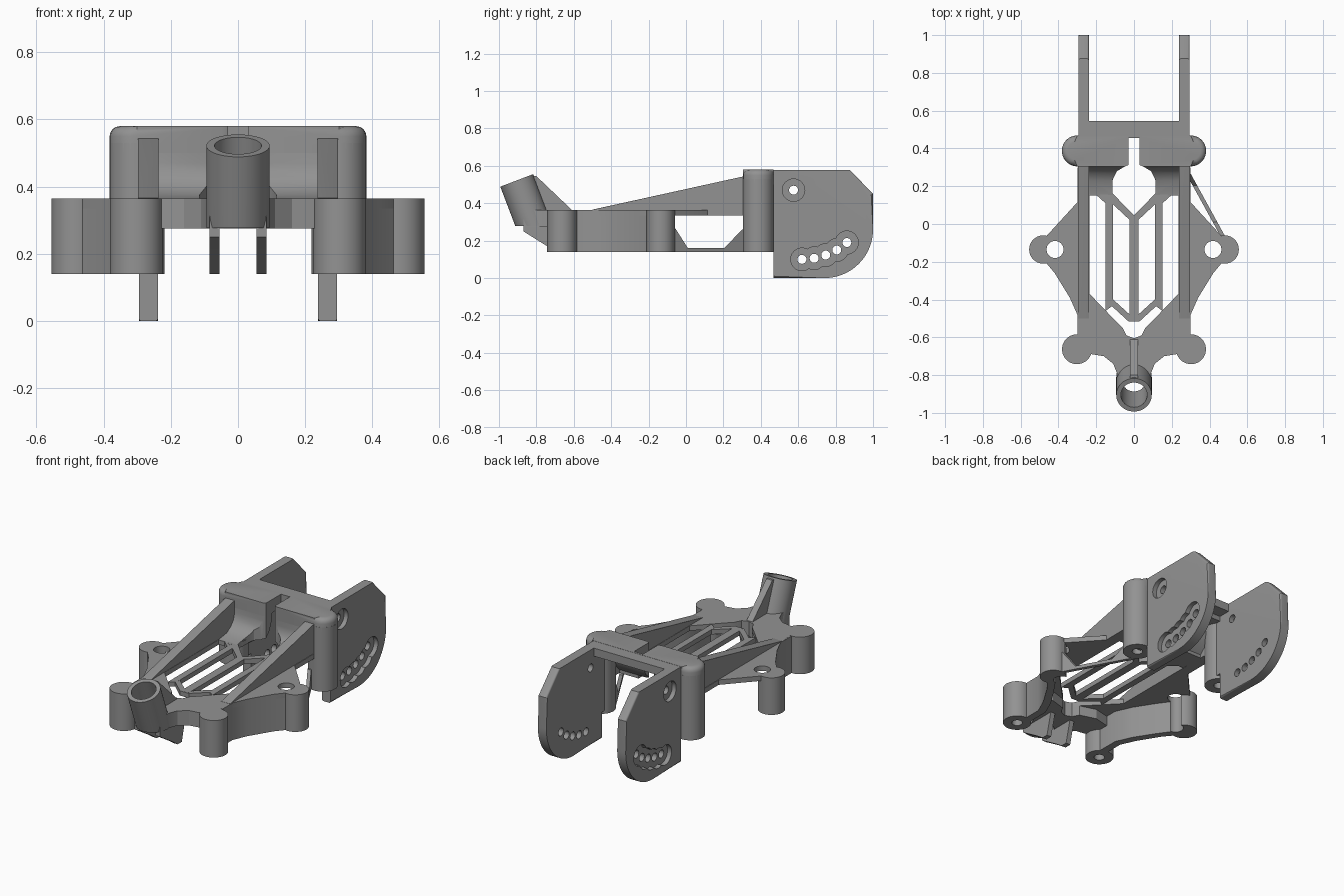
import bpy, bmesh, math
from mathutils import Vector, Matrix

if "Cube" in bpy.data.objects:
    bpy.data.objects.remove(bpy.data.objects["Cube"])

grey = bpy.data.materials.new("grey_plastic")
grey.diffuse_color = (0.29, 0.29, 0.29, 1)
grey.use_nodes = True
grey.node_tree.nodes["Principled BSDF"].inputs["Base Color"].default_value = grey.diffuse_color


def finish(name, bm):
    bmesh.ops.recalc_face_normals(bm, faces=bm.faces)
    me = bpy.data.meshes.new(name)
    bm.to_mesh(me)
    bm.free()
    me.materials.append(grey)
    ob = bpy.data.objects.new(name, me)
    bpy.context.collection.objects.link(ob)
    return ob


def prism(name, pts, a, b, axis="z", bevel=None, width=0.02):
    """Extrude a 2D outline from a to b; bevel is a rule choosing edges."""
    put = {"z": lambda p, h: (p[0], p[1], h), "x": lambda p, h: (h, p[0], p[1])}[axis]
    bm = bmesh.new()
    lo = [bm.verts.new(put(p, a)) for p in pts]
    hi = [bm.verts.new(put(p, b)) for p in pts]
    bm.faces.new(lo)
    bm.faces.new(hi)
    for i in range(len(pts)):
        j = (i + 1) % len(pts)
        bm.faces.new((lo[i], lo[j], hi[j], hi[i]))
    if bevel:
        es = [e for e in bm.edges if bevel(e.verts[0].co, e.verts[1].co)]
        bmesh.ops.bevel(bm, geom=es, offset=width, segments=4, profile=0.5,
                        affect='EDGES', clamp_overlap=True)
    return finish(name, bm)


def rod(name, start, end, r, n=40):
    start, end = Vector(start), Vector(end)
    d = end - start
    bm = bmesh.new()
    m = Matrix.Translation((start + end) / 2) @ d.to_track_quat('Z', 'Y').to_matrix().to_4x4()
    bmesh.ops.create_cone(bm, cap_ends=True, segments=n, radius1=r, radius2=r,
                          depth=d.length, matrix=m)
    return finish(name, bm)


def boolean(ob, others, op='DIFFERENCE'):
    bpy.context.view_layer.objects.active = ob
    for c in others:
        m = ob.modifiers.new("bool", 'BOOLEAN')
        m.operation, m.solver, m.object = op, 'EXACT', c
        bpy.ops.object.modifier_apply(modifier=m.name)
        bpy.data.objects.remove(c)
    return ob


def arc(cx, cy, r, a0, a1, n=12):
    return [(cx + r * math.cos(math.radians(a0 + (a1 - a0) * i / n)),
             cy + r * math.sin(math.radians(a0 + (a1 - a0) * i / n))) for i in range(n + 1)]


def both(half):
    """Close a right-half outline by mirroring it across x = 0."""
    return half + [(-x, y) for x, y in reversed(half) if x > 1e-6]


def flip(pts, s):
    return [(s * x, y) for x, y in pts]


# tube axis, tilted forward
top = Vector((0, -0.905, 0.522))
down = Vector((0, 0.08, -0.21)).normalized()


def bore():
    return rod("bore", top - down * 0.1, top + down * 0.5, 0.07)


# thin deck with side wings, opened in the middle
deck = prism("deck", both([(0, -0.6), (0.29, -0.6), (0.3, -0.48), (0.34, -0.39), (0.42, -0.26),
                           (0.47, -0.2), (0.5, -0.13), (0.46, -0.06), (0.3, 0.115), (0.3, 0.3),
                           (0, 0.3)]), 0.335, 0.365)
opening = both([(0, -0.605), (0.04, -0.59), (0.06, -0.55), (0.11, -0.5), (0.235, -0.37),
                (0.235, 0.2), (0.15, 0.13), (0.115, 0.2), (0.1, 0.4), (0, 0.4)])
boolean(deck, [prism("cut", opening, 0.2, 0.5)]
        + [rod("cut", (s * 0.418, -0.135, 0), (s * 0.418, -0.135, 0.6), 0.045) for s in (-1, 1)])

# thicker front deck reaching the tube
front = prism("front_deck", both([(0, -0.87), (0.085, -0.87), (0.09, -0.79), (0.11, -0.74),
                                  (0.16, -0.7), (0.22, -0.69), (0.3, -0.67), (0.29, -0.55),
                                  (0.16, -0.52), (0.06, -0.55), (0.04, -0.59), (0, -0.605)]),
              0.275, 0.365)
boolean(front, [bore()])

# lattice bars across the opening
prism("centre_bar", both([(0, -0.51), (0.025, -0.51), (0.025, 0.03), (0, 0.03)]), 0.335, 0.364)
prism("rear_vee", both([(0, 0.0), (0.15, 0.14), (0.15, 0.2), (0, 0.045)]), 0.335, 0.3645)
for s in (-1, 1):
    prism("long_bar", flip([(0.11, -0.43), (0.15, -0.46), (0.15, 0.15), (0.11, 0.12)], s), 0.335, 0.364)
    prism("front_diagonal", flip([(0, -0.515), (0.03, -0.515), (0.15, -0.405), (0.15, -0.36),
                                  (0.11, -0.4), (0, -0.5)], s), 0.335, 0.3635)
    prism("rear_diagonal", flip([(0.11, 0.12), (0.14, 0.1), (0.24, 0.19), (0.24, 0.24)], s), 0.335, 0.3635)

for s in (-1, 1):
    # front mounting lobes with blind screw holes
    boolean(rod("front_lobe", (s * 0.302, -0.663, 0.14), (s * 0.302, -0.663, 0.365), 0.079),
            [rod("cut", (s * 0.302, -0.663, 0), (s * 0.302, -0.663, 0.3), 0.03, 24)])
    # side mounting lobes
    boolean(rod("side_lobe", (s * 0.48, -0.135, 0.14), (s * 0.48, -0.135, 0.365), 0.075),
            [rod("cut", (s * 0.418, -0.135, 0), (s * 0.418, -0.135, 0.6), 0.045)])
    # hanging walls from front lobes to side lobes
    boolean(prism("side_wall", flip([(0.3, -0.62), (0.3, -0.48), (0.34, -0.39), (0.42, -0.26),
                                     (0.47, -0.2), (0.51, -0.15), (0.46, -0.13), (0.42, -0.19),
                                     (0.37, -0.26), (0.3, -0.37), (0.255, -0.47), (0.255, -0.62)], s),
                  0.14, 0.3645),
            [rod("cut", (s * 0.418, -0.135, 0), (s * 0.418, -0.135, 0.6), 0.045)])
    # sloping rails with rounded tops
    prism("rail", [(-0.5, 0.366), (-0.5, 0.335), (0.39, 0.335), (0.39, 0.56), (0.305, 0.543)],
          s * 0.237, s * 0.297, "x",
          lambda p, q: (p - q).length > 0.7 and max(p.z, q.z) > 0.5, 0.025)
    # tapered clip walls below the tube
    prism("clip_wall", [(-0.87, 0.3), (-0.87, 0.25), (-0.75, 0.175), (-0.7, 0.14), (-0.66, 0.14),
                        (-0.62, 0.3)], s * 0.055, s * 0.085, "x")

# thin low strut on the right, slanting from wing to rear post
strut = prism("low_strut", [(-0.07, 0.34), (-0.07, 0.14), (0.31, 0.14), (0.31, 0.26), (0.3, 0.26),
                            (0.205, 0.16), (0.01, 0.16), (-0.06, 0.27), (-0.06, 0.34)],
              -0.012, 0.012, "x")
for v in strut.data.vertices:
    v.co.x += 0.44 - (v.co.y + 0.01) * 0.55

# rear crossbar with rounded ends and top
bar_top = lambda p, q: p.z > 0.57 and q.z > 0.57
bar = prism("rear_crossbar", both([(0, 0.305)] + arc(0.3, 0.387, 0.082, -90, 90) + [(0, 0.469)]),
            0.5, 0.58, bevel=bar_top, width=0.03)
shelf = prism("shelf", both([(0, 0.42), (0.26, 0.42), (0.26, 0.545), (0, 0.545)]), 0.53, 0.579)
# curved ramp from the crossbar down to the deck
ramp = prism("ramp", [(0.33, 0.56), (0.306, 0.55), (0.306, 0.47), (0.295, 0.43), (0.27, 0.4), (0.23, 0.375),
                      (0.15, 0.364), (0.15, 0.336), (0.22, 0.336), (0.3, 0.355), (0.345, 0.4),
                      (0.365, 0.45), (0.38, 0.56)], -0.24, 0.24, "x")
slot = both([(0, 0.1), (0.1, 0.1), (0.115, 0.17), (0.115, 0.23), (0.09, 0.28), (0.05, 0.304),
             (0.03, 0.312), (0.03, 0.455), (0, 0.455)])
for ob in (bar, shelf, ramp):
    boolean(ob, [prism("cut", slot, 0.2, 0.7)])

# rear posts with blind screw holes
for s in (-1, 1):
    boolean(rod("rear_post", (s * 0.3, 0.387, 0.14), (s * 0.3, 0.387, 0.53), 0.082),
            [rod("cut", (s * 0.3, 0.387, 0), (s * 0.3, 0.387, 0.3), 0.03, 24)])

# side plates with pivot and row of adjustment holes, counterbored outside
holes = [(0.575, 0.47), (0.62, 0.1), (0.685, 0.106), (0.747, 0.123), (0.806, 0.15), (0.86, 0.19)]
outline = [(0.38, 0.579), (0.38, 0.16), (0.467, 0.16), (0.467, 0)] + \
    arc(0.74, 0.26, 0.26, -90, 0, 20) + [(1.0, 0.45), (0.875, 0.579)]
rim = lambda p, q: abs(p.x - q.x) < 1e-5 and min(p.y, q.y) > 0.46 and max(p.y, q.y) > 0.7 \
    and min(p.z, q.z) < 0.57
for s in (-1, 1):
    plate = prism("side_plate", outline, s * 0.238, s * 0.295, "x", rim, 0.01)
    cuts = []
    for i, (y, z) in enumerate(holes):
        cuts.append(rod("cut", (s * 0.1, y, z), (s * 0.4, y, z), 0.024, 24))
        cuts.append(rod("cut", (s * 0.268, y, z), (s * 0.4, y, z), 0.06 + 0.0003 * i, 32))
    boolean(plate, cuts)

# tilted tube and the rib that braces it
tube = rod("tilted_tube", top, top + down * 0.4, 0.094, 48)
below = prism("cut", [(-0.3, -1.2), (0.3, -1.2), (0.3, -0.5), (-0.3, -0.5)], -0.2, 0.277)
boolean(tube, [bore(), below])
rib = prism("tube_rib", [(-0.815, 0.545), (-0.8, 0.545), (-0.61, 0.364), (-0.61, 0.34), (-0.76, 0.34)],
            -0.02, 0.02, "x")
boolean(rib, [bore()])

# smooth the round faces, keep the corners crisp
for ob in bpy.context.collection.objects:
    ob.select_set(True)
    bpy.context.view_layer.objects.active = ob
bpy.ops.object.shade_smooth_by_angle(angle=math.radians(28))
